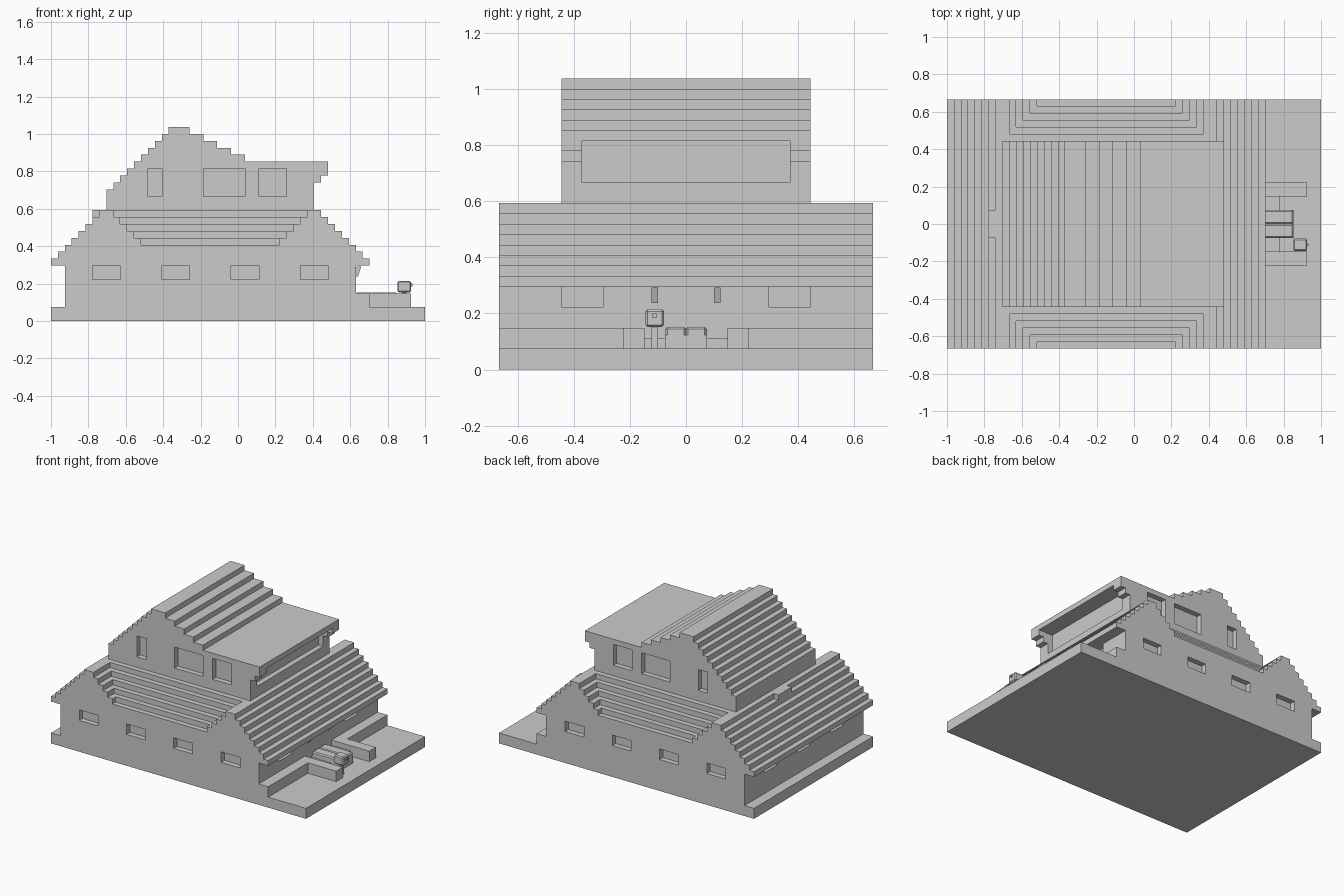
import bpy, bmesh
from mathutils import Vector

U = 1 / 27  # one building block

old = bpy.data.objects.get("Cube")
if old:
    bpy.data.objects.remove(old, do_unlink=True)

grey = bpy.data.materials.new("plain_grey")
grey.use_nodes = True
grey.diffuse_color = (0.6, 0.6, 0.6, 1)
grey.node_tree.nodes["Principled BSDF"].inputs["Base Color"].default_value = (0.6, 0.6, 0.6, 1)


def finish(bm, name):
    """Scale a block-unit mesh to size and link it as an object."""
    bmesh.ops.recalc_face_normals(bm, faces=bm.faces)
    bmesh.ops.scale(bm, vec=(U, U, U), verts=bm.verts)
    mesh = bpy.data.meshes.new(name)
    bm.to_mesh(mesh)
    bm.free()
    mesh.materials.append(grey)
    ob = bpy.data.objects.new(name, mesh)
    bpy.context.scene.collection.objects.link(ob)
    return ob


def boxes(name, spans, bevel=0):
    """One mesh of boxes, each given as (x0, x1, y0, y1, z0, z1)."""
    bm = bmesh.new()
    for x0, x1, y0, y1, z0, z1 in spans:
        verts = bmesh.ops.create_cube(bm, size=1)["verts"]
        for v in verts:
            v.co = Vector(((x0 + x1) / 2 + v.co.x * (x1 - x0),
                           (y0 + y1) / 2 + v.co.y * (y1 - y0),
                           (z0 + z1) / 2 + v.co.z * (z1 - z0)))
    if bevel:
        bmesh.ops.bevel(bm, geom=bm.edges[:], offset=bevel, segments=1, affect='EDGES')
    return finish(bm, name)


def extrude(name, points, depth):
    """Extrude a closed outline of 3D points along a vector."""
    bm = bmesh.new()
    face = bm.faces.new([bm.verts.new(p) for p in points])
    out = bmesh.ops.extrude_face_region(bm, geom=[face])
    moved = [g for g in out["geom"] if isinstance(g, bmesh.types.BMVert)]
    bmesh.ops.translate(bm, vec=depth, verts=moved)
    return finish(bm, name)


def cut(ob, spans):
    """Carve box openings out of an object."""
    cutter = boxes("cutter", spans)
    mod = ob.modifiers.new("openings", 'BOOLEAN')
    mod.operation, mod.solver, mod.object = 'DIFFERENCE', 'EXACT', cutter
    graph = bpy.context.evaluated_depsgraph_get()
    mesh = bpy.data.meshes.new_from_object(ob.evaluated_get(graph))
    ob.modifiers.clear()
    ob.data = mesh
    bpy.data.objects.remove(cutter, do_unlink=True)


def both_sides(x0, x1, wall, z0, z1):
    """Matching window openings in the front and back walls."""
    return [(x0, x1, wall - 1, wall + 1, z0, z1),
            (x0, x1, -wall - 1, -wall + 1, z0, z1)]


# Ground slab and lower storey
boxes("ground_slab", [(-27, 27, -18, 18, 0, 2)])
lower = boxes("lower_storey", [(-25, 17, -18, 18, 2, 8)])
openings = []
for x in (-21, -11, -1, 9):
    openings += both_sides(x, x + 4, 18, 6, 8.5)
for y in (-12, 8):
    openings.append((16, 18, y, y + 4, 6, 8.5))
    openings.append((-26, -24, y, y + 4, 6, 8.5))
openings.append((-26, -24, -2, 2, 6, 8.5))
cut(lower, openings)

# Stepped lower roof, with stepped pockets in the front and back gables
for k in range(8):
    a, b, z = -27 + k, 19 - k, 8 + k
    if k < 3:
        boxes("lower_roof_step", [(a, b, -18, 18, z, z + 1)])
        continue
    j = k - 3
    p, q, w = -14 - j, 6 + j, 17 - j
    plan = [(a, -18), (p, -18), (p, -w), (q, -w), (q, -18), (b, -18),
            (b, 18), (q, 18), (q, w), (p, w), (p, 18), (a, 18)]
    extrude("lower_roof_step", [(x, y, z) for x, y in plan], (0, 0, 1))
boxes("roof_bump", [(-21, -20, -2, 2, 15, 16)])

# Upper storey: steep steps on one side, shallow steps and overhang on the other
profile = [(-19, 16)]
for i in range(10):
    profile += [(-19 + i, 19 + i - (i > 9)), (-18 + i, 19 + i)] if i < 9 else [(-10, 28)]
for i in range(5):
    profile += [(-7 + 2 * i, 28 - i), (-7 + 2 * i, 27 - i)]
profile += [(13, 23), (13, 21), (12, 21), (12, 20), (11, 20), (11, 16)]
upper = extrude("upper_storey", [(x, -12, z) for x, z in profile], (0, 24, 0))
openings = [(10, 14, -10, 10, 18, 22)]
for x0, x1 in ((-13, -11), (-5, 1), (3, 7)):
    openings += both_sides(x0, x1, 12, 18, 22)
cut(upper, openings)

# Porch: wall ledges, side rails, step and padded bench
for s in (-1, 1):
    boxes("wall_ledge", [(17, 19, *sorted((4 * s, 18 * s)), 2, 4)])
    boxes("porch_rail", [(19, 25, *sorted((4 * s, 6 * s)), 2, 4)])
    boxes("bench_pad", [(17, 23, *sorted((0, 2 * s)), 3, 4.1)], bevel=0.2)
    wedge = [(17, 7.8), (17.8, 7.9), (17.3, 6.4), (17, 6.4)]
    extrude("wall_lamp", [(x, 3 * s - 0.3, z) for x, z in wedge], (0, 0.6, 0))
boxes("porch_step", [(17, 21, -4, 4, 2, 3)])
boxes("bench_base", [(17, 23, -2, 2, 2, 3.3)])

# Post box by the path
boxes("box_post", [(23.7, 24.3, -3.3, -2.7, 2, 4.2)])
boxes("post_box", [(23, 25, -3.9, -2.1, 4.1, 5.8)], bevel=0.2)
boxes("box_knob", [(24.9, 25.2, -3.2, -2.8, 5, 5.4)])
